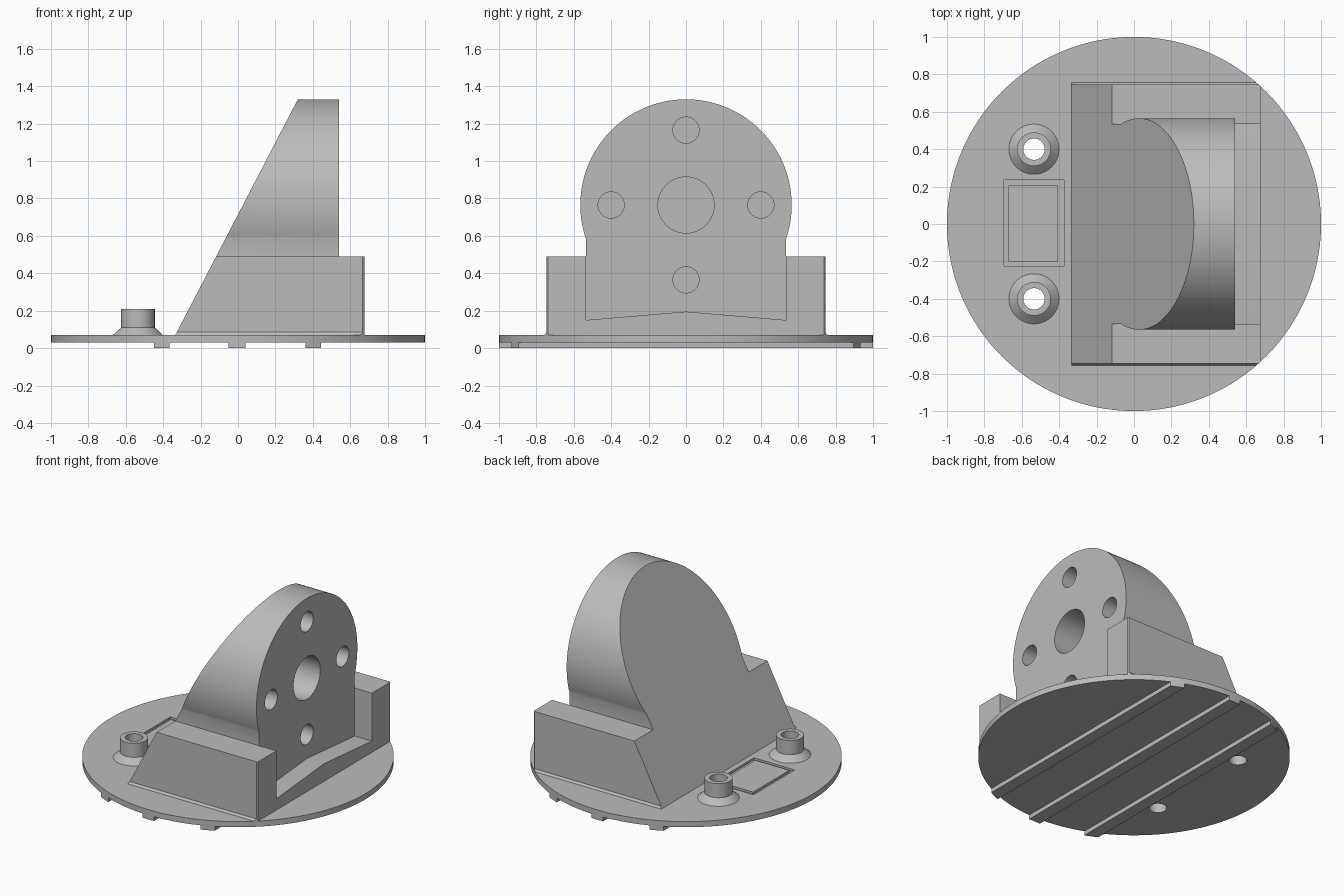
import bpy
import bmesh
import math
from mathutils import Matrix

cube = bpy.data.objects.get("Cube")
if cube:
    bpy.data.objects.remove(cube, do_unlink=True)

grey = bpy.data.materials.new("light grey")
grey.use_nodes = True
grey.diffuse_color = (0.5, 0.5, 0.5, 1)
grey.node_tree.nodes["Principled BSDF"].inputs["Base Color"].default_value = (0.5, 0.5, 0.5, 1)


def finish(name, bm):
    bmesh.ops.recalc_face_normals(bm, faces=bm.faces)
    mesh = bpy.data.meshes.new(name)
    bm.to_mesh(mesh)
    bm.free()
    mesh.materials.append(grey)
    ob = bpy.data.objects.new(name, mesh)
    bpy.context.collection.objects.link(ob)
    return ob


def prism(name, points, depth):
    """Extrude a closed outline of 3D points along a vector."""
    bm = bmesh.new()
    face = bm.faces.new([bm.verts.new(p) for p in points])
    new = bmesh.ops.extrude_face_region(bm, geom=[face])["geom"]
    bmesh.ops.translate(bm, vec=depth, verts=[v for v in new if isinstance(v, bmesh.types.BMVert)])
    return finish(name, bm)


def along_x(name, yz, x0, x1):
    return prism(name, [(x0, y, z) for y, z in yz], (x1 - x0, 0, 0))


def box(name, x0, x1, y0, y1, z0, z1):
    return along_x(name, [(y0, z0), (y1, z0), (y1, z1), (y0, z1)], x0, x1)


def cone(name, x, y, z0, z1, r0, r1, sides=64):
    bm = bmesh.new()
    bmesh.ops.create_cone(bm, cap_ends=True, segments=sides, radius1=r0, radius2=r1, depth=z1 - z0,
                          matrix=Matrix.Translation((x, y, (z0 + z1) / 2)))
    return finish(name, bm)


def combine(target, tool, operation="DIFFERENCE"):
    """Apply a boolean and discard the tool."""
    mod = target.modifiers.new("combine", "BOOLEAN")
    mod.operation, mod.solver, mod.object = operation, "EXACT", tool
    bpy.ops.object.select_all(action="DESELECT")
    bpy.context.view_layer.objects.active = target
    target.select_set(True)
    bpy.ops.object.modifier_apply(modifier=mod.name)
    bpy.data.objects.remove(tool, do_unlink=True)


def smooth(ob):
    bpy.ops.object.select_all(action="DESELECT")
    bpy.context.view_layer.objects.active = ob
    ob.select_set(True)
    bpy.ops.object.shade_smooth_by_angle(angle=math.radians(25))


# Round base plate, cleared underneath to leave three ribs
base = cone("base_plate", 0, 0, 0, 0.07, 1, 1, 160)
for x0, x1 in ((-2, -0.45), (-0.365, -0.05), (0.04, 0.36), (0.445, 2)):
    combine(base, box("clearance", x0, x1, -2, 2, -1, 0.03))

# Recessed rectangular frame on the plate
frame = box("frame", -0.695, -0.375, -0.225, 0.235, 0.055, 0.1)
combine(frame, box("frame_inside", -0.67, -0.405, -0.2, 0.205, 0, 0.2))
combine(base, frame)

# Hollow bosses with conical feet, drilled through the plate
for side, y in (("right", -0.4), ("left", 0.4)):
    boss = cone(side + "_boss", -0.535, y, 0.06, 0.21, 0.09, 0.09)
    combine(boss, cone("foot", -0.535, y, 0.06, 0.11, 0.145, 0.09), "UNION")
    for part in (boss, base):
        combine(part, cone("bore", -0.535, y, -1, 1, 0.057, 0.057))
    smooth(boss)
smooth(base)

# Broad block with a small flare at its foot and a pocket at one end
half = [(0.76, 0.065), (0.745, 0.085), (0.745, 0.49)]
outline = half + [(-y, z) for y, z in reversed(half)]
body = along_x("motor_mount", outline, -0.6, 0.675)
pocket = [(-0.535, 0.15), (0, 0.195), (0.535, 0.15), (0.535, 1), (-0.535, 1)]
combine(body, along_x("pocket", pocket, 0.54, 1))

# Round head on a slightly narrower neck
radius, neck, centre = 0.565, 0.535, 0.765
start = -math.acos(neck / radius)
steps = 96
head = [(neck, 0.12)]
for i in range(steps + 1):
    a = start + (math.pi - 2 * start) * i / steps
    head.append((radius * math.cos(a), centre + radius * math.sin(a)))
head.append((-neck, 0.12))
combine(body, along_x("head", head, -0.6, 0.54), "UNION")

# Sloping cut through head and block, then trim to the plate's rim
slope = [(-0.387, -1, -0.03), (0.424, -1, 1.53), (-2, -1, 1.53), (-2, -1, -0.03)]
combine(body, prism("slope", slope, (0, 2, 0)))
combine(body, cone("rim", 0, 0, -1, 2, 1, 1, 160), "INTERSECT")

# Blind central bore and four screw holes
for y, z, r in ((0, 0, 0.15), (0.4, 0, 0.07), (-0.4, 0, 0.07), (0, 0.4, 0.07), (0, -0.4, 0.07)):
    ring = [(y + r * math.cos(k * math.tau / 48), centre + z + r * math.sin(k * math.tau / 48))
            for k in range(48)]
    combine(body, along_x("bore", ring, 0.34, 0.8))
smooth(body)
